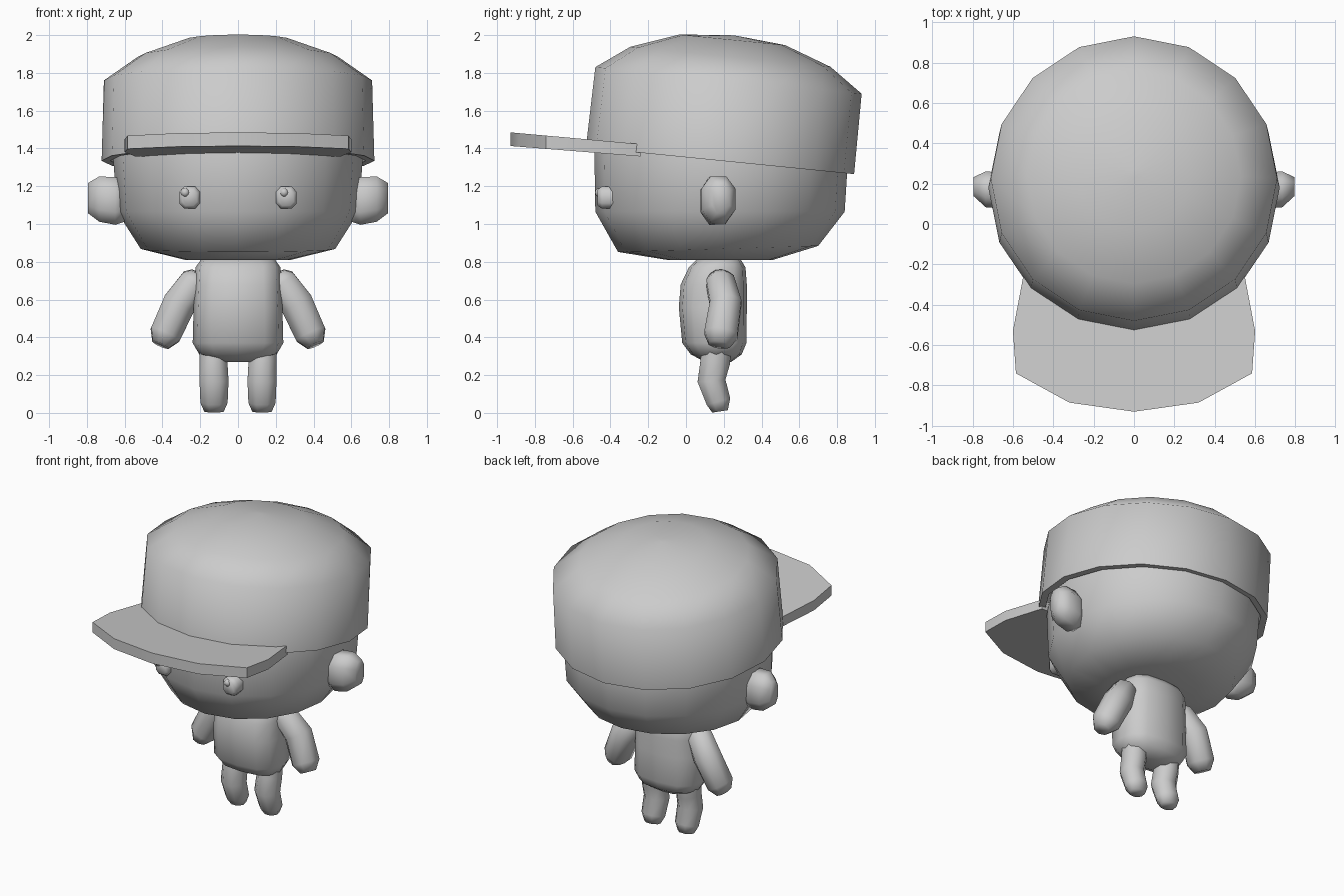
import bpy, bmesh, math
from mathutils import Vector, Matrix

if "Cube" in bpy.data.objects:
    bpy.data.objects.remove(bpy.data.objects["Cube"])

grey = bpy.data.materials.new("plain grey")
grey.use_nodes = True
COLOR = (0.6, 0.6, 0.6, 1)
grey.diffuse_color = COLOR
grey.node_tree.nodes["Principled BSDF"].inputs["Base Color"].default_value = COLOR


def finish(name, bm, angle):
    """Turn a bmesh into a shaded, coloured object."""
    bmesh.ops.recalc_face_normals(bm, faces=bm.faces)
    mesh = bpy.data.meshes.new(name)
    bm.to_mesh(mesh)
    bm.free()
    mesh.materials.append(grey)
    obj = bpy.data.objects.new(name, mesh)
    bpy.context.collection.objects.link(obj)
    bpy.ops.object.select_all(action='DESELECT')
    obj.select_set(True)
    bpy.context.view_layer.objects.active = obj
    bpy.ops.object.shade_smooth_by_angle(angle=math.radians(angle))
    return obj


def ring(sides, u, v, power=1.0, turn=0.0):
    """Points of an ellipse; power below 1 squares it off."""
    points = []
    for i in range(sides):
        a = 2 * math.pi * (i + turn) / sides
        c, s = math.cos(a), math.sin(a)
        points.append(u * math.copysign(abs(c) ** power, c)
                      + v * math.copysign(abs(s) ** power, s))
    return points


def loft(name, rings, angle=65):
    """Skin a list of point rings and close both ends."""
    bm = bmesh.new()
    loops = [[bm.verts.new(p) for p in r] for r in rings]
    n = len(loops[0])
    for a, b in zip(loops, loops[1:]):
        for i in range(n):
            j = (i + 1) % n
            bm.faces.new((a[i], a[j], b[j], b[i]))
    bm.faces.new(loops[0])
    bm.faces.new(loops[-1])
    return finish(name, bm, angle)


def stack(name, levels, sides, power=1.0, turn=0.0, angle=65):
    """Upright form from levels of (z, y, x radius, y radius, slope)."""
    rings = []
    for z, y, rx, ry, slope in levels:
        u, v = Vector((rx, 0, 0)), Vector((0, ry, slope * ry))
        rings.append([Vector((0, y, z)) + p for p in ring(sides, u, v, power, turn)])
    return loft(name, rings, angle)


def limb(name, path, sides=8):
    """Tube through (point, side radius, depth radius) stations."""
    rings = []
    for i, (p, rs, rd) in enumerate(path):
        p = Vector(p)
        before = Vector(path[max(i - 1, 0)][0])
        after = Vector(path[min(i + 1, len(path) - 1)][0])
        d = (after - before).normalized()
        depth = (Vector((0, 1, 0)) - d * d.y).normalized()
        side = depth.cross(d)
        rings.append([p + q for q in ring(sides, side * rs, depth * rd, 1, 0.5)])
    return loft(name, rings, 80)


# Head
stack("head", [
    (0.81, 0.18, 0.28, 0.28, 0),
    (0.868, 0.17, 0.515, 0.53, 0.03),
    (1.065, 0.18, 0.64, 0.66, 0),
    (1.34, 0.185, 0.66, 0.67, -0.06),
    (1.62, 0.2, 0.62, 0.62, -0.1),
], 16)

# Cap crown, hollow underneath
tilt = -0.1
stack("cap", [
    (1.62, 0.205, 0.64, 0.64, tilt),
    (1.335, 0.18, 0.675, 0.675, tilt),
    (1.335, 0.18, 0.722, 0.71, tilt),
    (1.76, 0.225, 0.71, 0.705, tilt),
    (1.885, 0.235, 0.53, 0.53, tilt),
    (1.975, 0.245, 0.28, 0.28, tilt),
    (1.998, 0.25, 0.02, 0.02, tilt),
], 16)

# Cap visor: sloping slab
half = [(0, -0.93), (0.32, -0.885), (0.585, -0.74), (0.6, -0.53), (0.545, -0.24)]
outline = half + [(-x, y) for x, y in reversed(half[1:])]
loft("visor", [
    [Vector((x, y, 1.413 - 0.08 * (y + 0.93))) for x, y in outline],
    [Vector((x, y, 1.485 - 0.09 * (y + 0.93))) for x, y in outline],
], 30)

# Torso
stack("body", [
    (0.27, 0.17, 0.1, 0.07, 0),
    (0.31, 0.16, 0.205, 0.135, 0),
    (0.37, 0.15, 0.24, 0.17, 0),
    (0.56, 0.142, 0.235, 0.18, 0),
    (0.68, 0.147, 0.23, 0.175, 0),
    (0.77, 0.165, 0.225, 0.15, 0),
    (0.82, 0.175, 0.19, 0.11, 0),
], 12, 0.75)

for label, s in (("left", 1), ("right", -1)):
    # Arm bending back at the elbow
    limb(label + "_arm", [
        ((s * 0.205, 0.175, 0.735), 0.05, 0.05),
        ((s * 0.225, 0.18, 0.70), 0.085, 0.08),
        ((s * 0.31, 0.21, 0.58), 0.095, 0.09),
        ((s * 0.385, 0.185, 0.415), 0.09, 0.095),
        ((s * 0.41, 0.175, 0.36), 0.05, 0.06),
    ])
    # Leg curving down to the foot
    limb(label + "_leg", [
        ((s * 0.13, 0.16, 0.34), 0.08, 0.085),
        ((s * 0.13, 0.155, 0.27), 0.08, 0.085),
        ((s * 0.127, 0.135, 0.17), 0.083, 0.08),
        ((s * 0.127, 0.172, 0.06), 0.078, 0.07),
        ((s * 0.127, 0.18, 0.008), 0.055, 0.045),
    ])
    # Ear, narrowing to a flat outer face
    ear = []
    for x, z, y, ry, rz in ((0.6, 1.12, 0.165, 0.075, 0.115),
                            (0.65, 1.122, 0.165, 0.095, 0.135),
                            (0.735, 1.132, 0.172, 0.095, 0.128),
                            (0.795, 1.137, 0.185, 0.05, 0.085)):
        ear.append([Vector((s * x, y, z)) + p for p in
                    ring(8, Vector((0, ry, 0)), Vector((0, 0, rz)), 0.85, 0.5)])
    loft(label + "_ear", ear, 80)
    # Rounded square eye set into the face
    eye = []
    for y, r in ((-0.38, 0.056), (-0.445, 0.058), (-0.468, 0.042)):
        eye.append([Vector((s * 0.256, y, 1.14)) + p for p in
                    ring(8, Vector((r, 0, 0)), Vector((0, 0, r * 1.08)), 0.75, 0.5)])
    loft(label + "_eye", eye, 80)
    # Small bead of shine, on the same side of both eyes
    bm = bmesh.new()
    bmesh.ops.create_uvsphere(bm, u_segments=8, v_segments=6, radius=0.024,
                              matrix=Matrix.Translation((s * 0.262 - 0.018, -0.458, 1.167)))
    finish(label + "_eye_shine", bm, 80)
